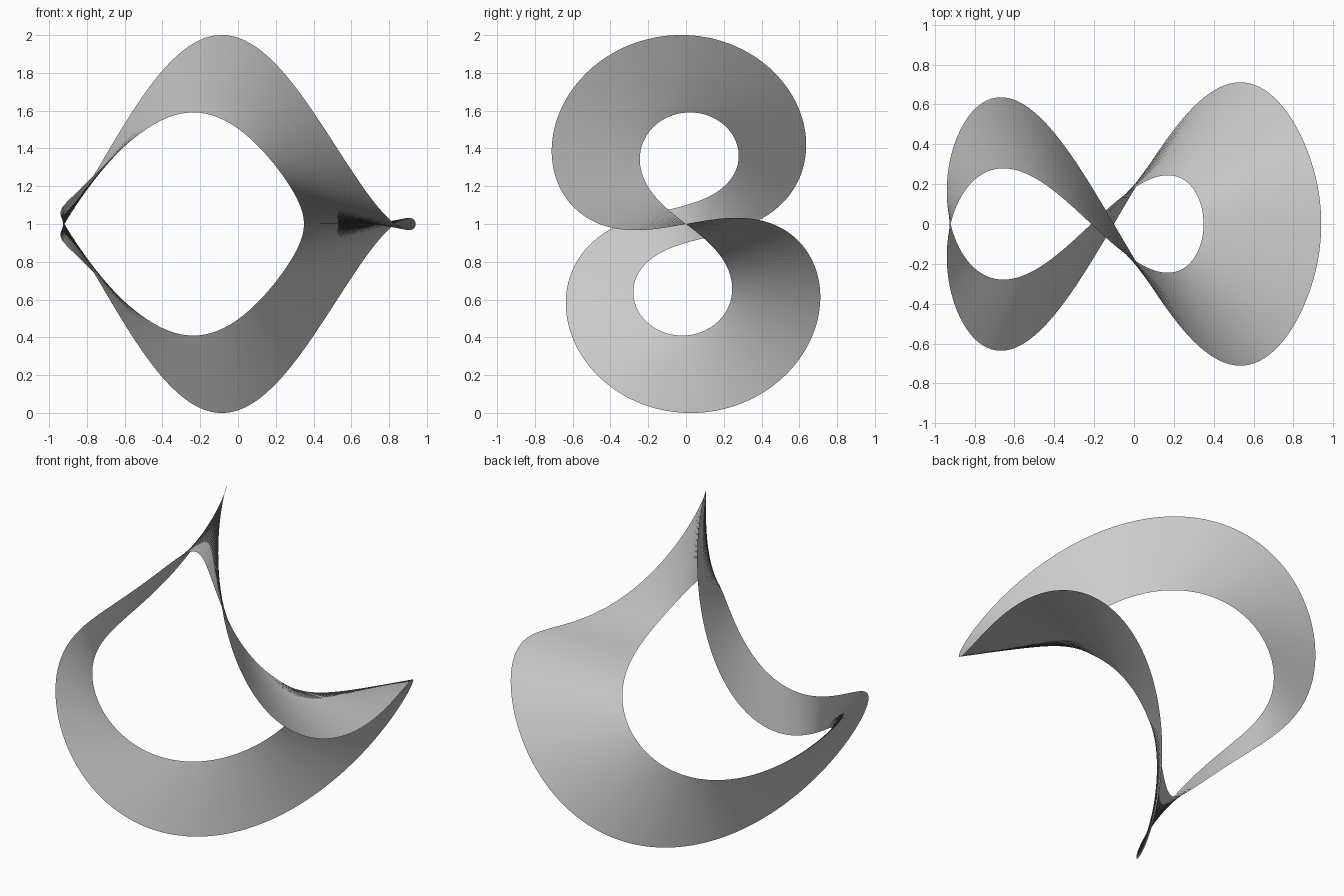
import bpy
from math import sin, cos, pi

if "Cube" in bpy.data.objects:
    bpy.data.objects.remove(bpy.data.objects["Cube"])

# Half-twist band: ring radius, half width, flattened half depth, twist per unit of x
R, W, D, TWIST = 0.7855, 0.2955, 0.096, 1.664
SHIFT = -0.141
STEPS = 320


def edge_point(t, side):
    """Edge of a one-sided strip in the xz plane, then twisted about the x axis."""
    r = R + side * W * cos(t / 2)
    x, y, z = r * cos(t), side * D * sin(t / 2), r * sin(t)
    a = TWIST * x
    return (x + SHIFT,
            y * cos(a) - z * sin(a),
            y * sin(a) + z * cos(a) + 1)


# Straight rungs once round the loop; the ends meet with the band turned over
verts = [edge_point(2 * pi * i / STEPS, side)
         for i in range(STEPS + 1) for side in (-1, 1)]
faces = [(2 * i, 2 * i + 2, 2 * i + 3, 2 * i + 1) for i in range(STEPS)]

mesh = bpy.data.meshes.new("twisted_band")
mesh.from_pydata(verts, [], faces)
mesh.update()
band = bpy.data.objects.new("twisted_band", mesh)
bpy.context.collection.objects.link(band)

# Smooth shading
for p in mesh.polygons:
    p.use_smooth = True
